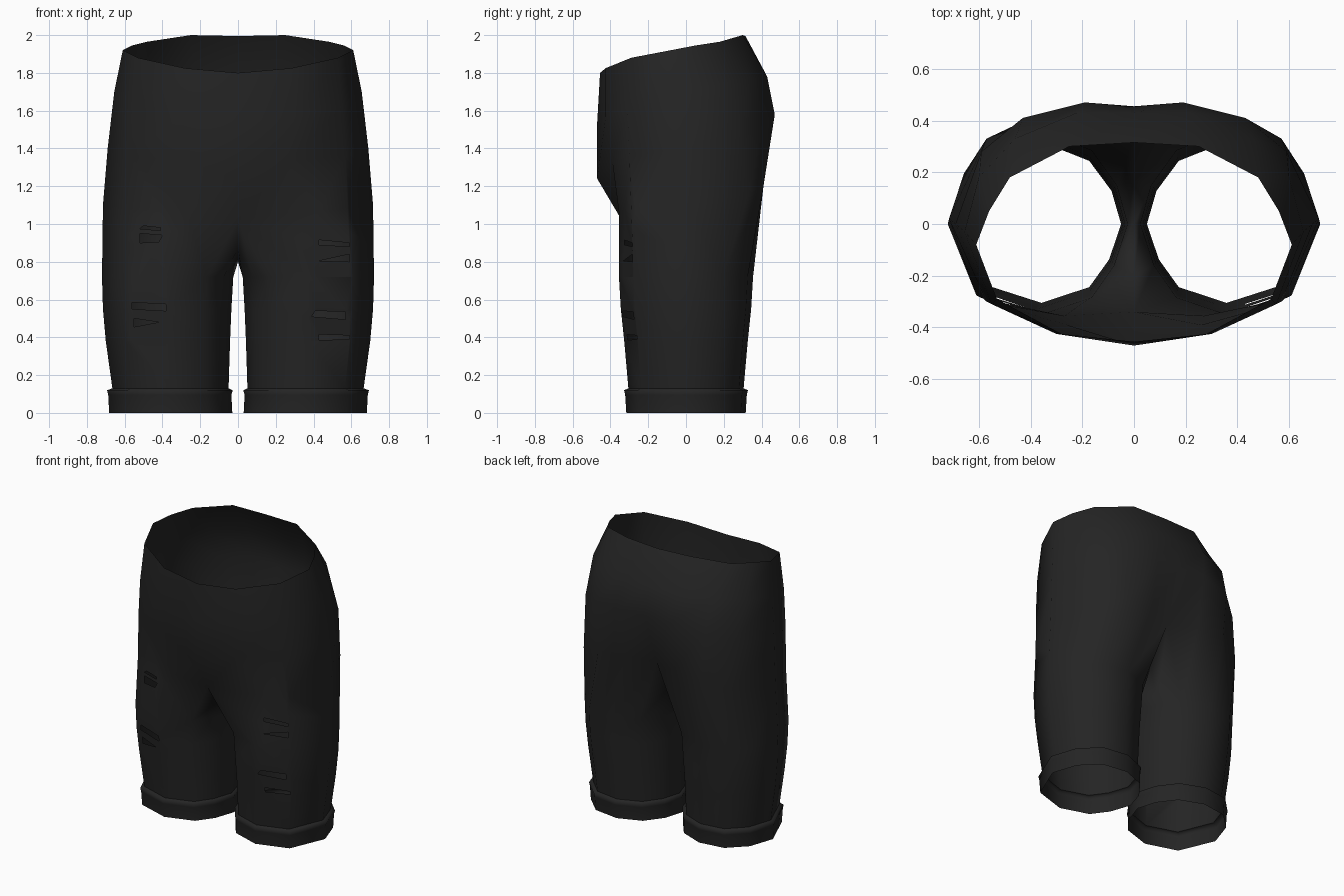
import bpy, bmesh
from mathutils import Vector

cube = bpy.data.objects.get("Cube")
if cube:
    bpy.data.objects.remove(cube, do_unlink=True)

cloth = bpy.data.materials.new("black cloth")
cloth.use_nodes = True
color = (0.018, 0.018, 0.018, 1)
cloth.diffuse_color = color
cloth.node_tree.nodes["Principled BSDF"].inputs["Base Color"].default_value = color

# Half rings of the hips, from front centre round the side to back centre
waist = [(0, -.455, 1.8), (.28, -.425, 1.825), (.53, -.29, 1.88), (.61, -.08, 1.92),
         (.56, .05, 1.945), (.48, .18, 1.965), (.25, .3, 2), (0, .315, 1.995)]
belly = [(0, -.47, 1.54), (.3, -.425, 1.57), (.55, -.31, 1.62), (.655, -.03, 1.7),
         (.6, .18, 1.74), (.46, .33, 1.77), (.22, .43, 1.78), (0, .43, 1.78)]
hips = [(0, -.47, 1.24), (.26, -.39, 1.33), (.57, -.3, 1.36), (.69, 0, 1.4),
        (.59, .28, 1.5), (.43, .41, 1.55), (.19, .47, 1.58), (0, .455, 1.57)]
# Full ring at the top of a leg; its last points run along the crotch seam
thigh = [(0, -.34, 1.02), (.27, -.355, 1.06), (.58, -.29, 1.08), (.715, .02, 1.1),
         (.57, .33, 1.15), (.4, .41, 1.2), (.19, .41, 1.22), (0, .33, 1.2),
         (0, .17, .97), (0, 0, .8), (0, -.2, .87)]
# Outline shared by every ring of the legs and cuffs
outline = [(-.6, -.8), (0, -1), (.68, -.78), (1, 0), (.82, .55), (.45, .92),
           (-.1, 1), (-.6, .8), (-.88, .42), (-1, 0), (-.85, -.45)]


def leg_ring(inner, outer, depth, z):
    mid, half = (inner + outer) / 2, (outer - inner) / 2
    return [(mid + half * u, depth * v, z) for u, v in outline]


def skin(bm, rings, side):
    """Join rings from top to bottom; side -1 makes the mirrored half."""
    rows = [[bm.verts.new((side * x, y, z)) for x, y, z in r] for r in rings]
    for a, b in zip(rows, rows[1:]):
        n = len(a)
        for i in range(n if n == len(outline) else n - 1):
            j = (i + 1) % n
            quad = [b[i], b[j], a[j], a[i]]
            bm.faces.new(quad if side > 0 else quad[::-1])


def cut_rip(bm, corners):
    """Cut a convex hole, given counterclockwise in x and z, in the front."""
    pts = [Vector((x, 0, z)) for x, z in corners]
    planes = []
    for p, q in zip(pts, pts[1:] + pts[:1]):
        d = q - p
        planes.append((p, Vector((d.z, 0, -d.x)).normalized()))

    def touched(f):
        return f.calc_center_median().y < -.1 and all(
            min(v.co[k] for v in f.verts) < max(p[k] for p in pts) and
            max(v.co[k] for v in f.verts) > min(p[k] for p in pts) for k in (0, 2))

    for p, n in planes:
        faces = [f for f in bm.faces if touched(f)]
        geom = set(faces)
        for f in faces:
            geom.update(f.edges, f.verts)
        bmesh.ops.bisect_plane(bm, geom=list(geom), dist=1e-5, plane_co=p, plane_no=n)
    hole = [f for f in bm.faces if touched(f) and
            all((f.calc_center_median() - p).dot(n) < 0 for p, n in planes)]
    bmesh.ops.delete(bm, geom=hole, context='FACES')


def finish(bm, name):
    bmesh.ops.remove_doubles(bm, verts=bm.verts, dist=1e-4)
    for f in bm.faces:
        f.smooth = True
    mesh = bpy.data.meshes.new(name)
    bm.to_mesh(mesh)
    bm.free()
    mesh.materials.append(cloth)
    obj = bpy.data.objects.new(name, mesh)
    bpy.context.collection.objects.link(obj)


# Shorts: hips and both legs in one skin
hem = leg_ring(.05, .665, .305, .13)
legs = [thigh, leg_ring(.025, .72, .355, .72), leg_ring(.035, .715, .345, .55),
        leg_ring(.042, .7, .327, .38), hem]
bm = bmesh.new()
for side in (1, -1):
    skin(bm, [waist, belly, hips, thigh[:len(hips)]], side)
    skin(bm, legs, side)
bmesh.ops.remove_doubles(bm, verts=bm.verts, dist=1e-4)

# Torn slits on the front of each leg
rips = [
    [(.43, .89), (.59, .88), (.59, .9), (.43, .915)],
    [(.43, .805), (.59, .8), (.59, .84)],
    [(.39, .51), (.57, .495), (.57, .535), (.41, .54)],
    [(.43, .385), (.59, .39), (.59, .41), (.43, .415)],
    [(-.52, .975), (-.41, .965), (-.41, .98), (-.5, .99)],
    [(-.52, .9), (-.42, .905), (-.4, .94), (-.52, .95)],
    [(-.56, .55), (-.38, .54), (-.38, .575), (-.56, .585)],
    [(-.55, .455), (-.42, .48), (-.55, .5)],
]
for rip in rips:
    cut_rip(bm, rip)
finish(bm, "shorts")

# Turned-up cuffs
cuff = [hem, leg_ring(.028, .693, .328, .12), leg_ring(.035, .687, .322, .095),
        leg_ring(.03, .682, .316, 0)]
for side, name in ((1, "left_cuff"), (-1, "right_cuff")):
    bm = bmesh.new()
    skin(bm, cuff, side)
    finish(bm, name)
